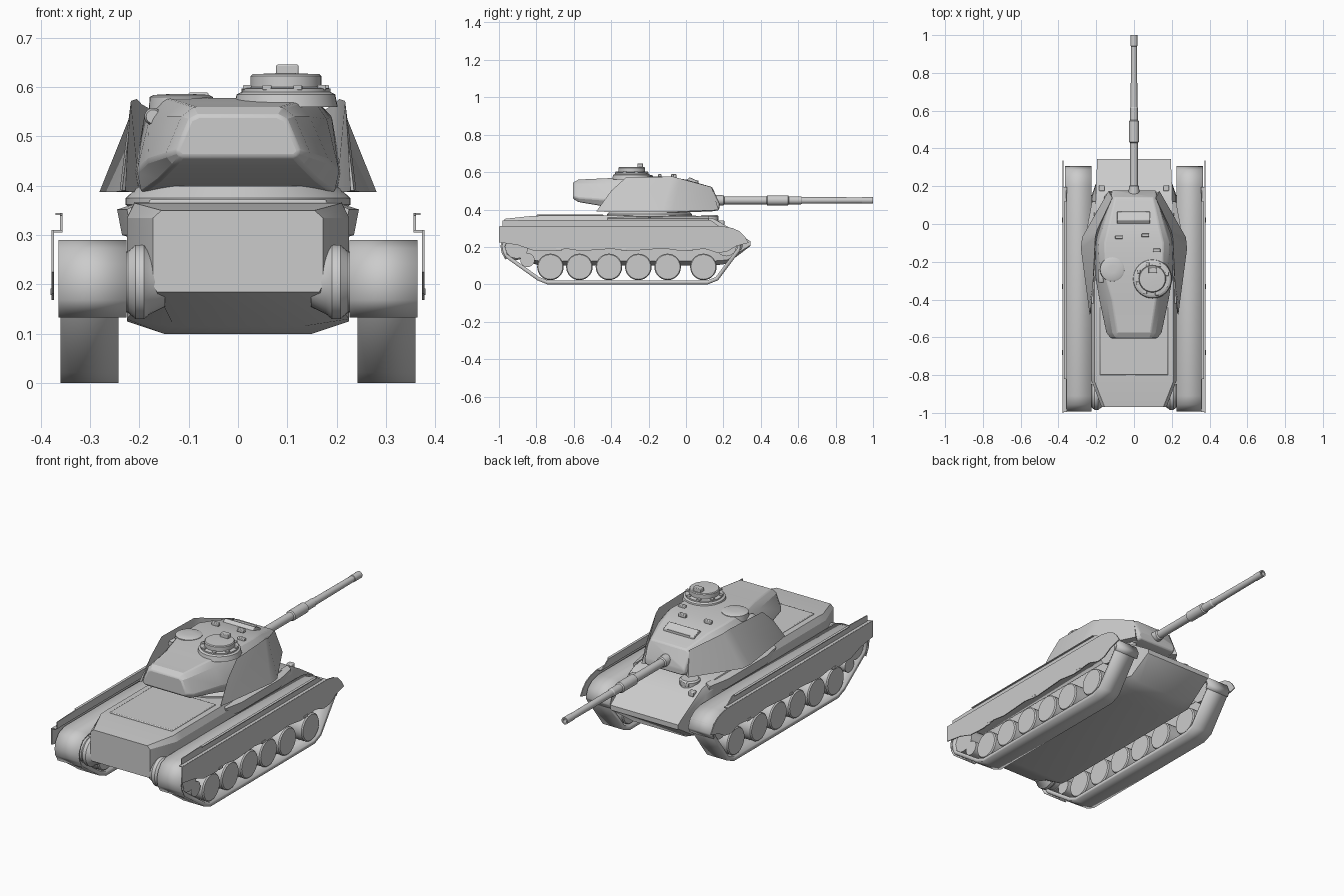
import bpy, bmesh, math
from mathutils import Vector


def make(name, bm, mirror=False, bevel=0, solid=0):
    bmesh.ops.recalc_face_normals(bm, faces=bm.faces)
    me = bpy.data.meshes.new(name)
    bm.to_mesh(me)
    bm.free()
    ob = bpy.data.objects.new(name, me)
    bpy.context.collection.objects.link(ob)
    if solid:
        m = ob.modifiers.new("solid", 'SOLIDIFY')
        m.thickness, m.offset, m.use_even_offset = solid, 0, True
    if bevel:
        m = ob.modifiers.new("bevel", 'BEVEL')
        m.width, m.segments, m.limit_method = bevel, 2, 'ANGLE'
    if mirror:
        ob.modifiers.new("mirror", 'MIRROR')
    return ob


def loft(name, rings, closed=True, caps=True, **kw):
    bm = bmesh.new()
    vs = [[bm.verts.new(p) for p in r] for r in rings]
    n = len(rings[0])
    for a, b in zip(vs, vs[1:]):
        for i in range(n if closed else n - 1):
            j = (i + 1) % n
            bm.faces.new((a[i], a[j], b[j], b[i]))
    if caps:
        bm.faces.new(vs[0])
        bm.faces.new(vs[-1])
    return make(name, bm, **kw)


def lathe(name, prof, org, axis='Z', n=32, **kw):
    """prof: (radius, distance along the axis)"""
    rings = []
    for r, h in prof:
        ring = []
        for i in range(n):
            t = 2 * math.pi * i / n
            c, s = r * math.cos(t), r * math.sin(t)
            ring.append(Vector(org) + Vector({'X': (h, c, s), 'Y': (c, h, s), 'Z': (c, s, h)}[axis]))
        rings.append(ring)
    return loft(name, rings, **kw)


def side(name, prof, x0, x1, **kw):
    """y,z outline extruded across x"""
    return loft(name, [[(x, y, z) for y, z in prof] for x in (x0, x1)], **kw)


def box(name, c, s, **kw):
    x, y, z = c
    a, b, d = (v / 2 for v in s)
    return side(name, [(y - b, z - d), (y + b, z - d), (y + b, z + d), (y - b, z + d)], x - a, x + a, **kw)


def sym(y, half):
    """symmetric section from right-hand (x,z) points, bottom to top"""
    return [(x, y, z) for x, z in half] + [(-x, y, z) for x, z in reversed(half)]


# Hull with sloped nose and tapered rear
loft("hull", [
    sym(-.97, [(.165, .185), (.172, .2), (.172, .335), (.155, .35)]),
    sym(-.83, [(.13, .115), (.225, .13), (.225, .335), (.21, .365)]),
    sym(-.78, [(.15, .10), (.225, .125), (.225, .335), (.21, .367)]),
    sym(.05, [(.15, .10), (.225, .125), (.225, .335), (.21, .367)]),
    sym(.15, [(.15, .10), (.225, .125), (.22, .32), (.2, .35)]),
    sym(.22, [(.15, .11), (.2, .13), (.2, .28), (.2, .31)]),
    sym(.345, [(.19, .205), (.195, .21), (.195, .22), (.195, .23)])])
# Bulges on the hull sides below the turret
loft("hull_shoulder", [[(x, y, z) for x, z in ((.2, .29), (w - .01, .30), (w, .352), (.2, .366))]
                       for y, w in ((-.42, .225), (-.32, .245), (.0, .245), (.12, .222))], mirror=True)

# Track bands
track = [(-.74, .01), (.115, .01), (.165, .03), (.285, .19), (.28, .245), (.23, .272), (-.90, .272),
         (-.955, .25), (-.978, .205), (-.965, .155), (-.79, .03)]
side("track", track, .242, .36, caps=False, solid=.02, mirror=True)

# Mudguards wrapping over the tracks
guard = [(-.962, .135), (-.982, .17), (-.988, .205), (-.978, .24), (-.955, .27), (-.91, .286), (.2, .286),
         (.25, .275), (.285, .25), (.302, .21), (.29, .185)]
side("mudguard", guard, .226, .364, closed=False, caps=False, solid=.008, mirror=True)

# Road wheels, small rollers, sprockets and idlers
for i, y in enumerate((-.725, -.57, -.412, -.255, -.098, .093)):
    lathe(f"road_wheel_{i}", [(.066, 0), (.071, .006), (.071, .1), (.066, .106)], (.25, y, .093), 'X', 28, mirror=True)
lathe("tension_roller", [(.038, 0), (.038, .1)], (.25, -.848, .13), 'X', 24, mirror=True)
lathe("sprocket", [(.062, 0), (.062, .1)], (.25, -.905, .2), 'X', 24, mirror=True)
lathe("idler", [(.055, 0), (.055, .1)], (.25, .215, .205), 'X', 24, mirror=True)
lathe("final_drive", [(.05, -.03), (.065, 0), (.075, .012), (.075, .03), (.062, .045), (.062, .1)],
      (.178, -.91, .205), 'X', 28, mirror=True)

# Side skirts with uneven lower edge and upper rail
skirt = [(-1, .31), (-1, .225), (-.9, .21), (-.82, .182), (-.72, .177), (-.64, .19), (-.56, .178), (-.4, .19),
         (-.3, .178), (-.12, .192), (-.02, .178), (.1, .19), (.17, .168), (.22, .175), (.27, .205), (.335, .222),
         (.315, .255), (.286, .284), (.25, .3), (.2, .31)]
side("side_skirt", skirt, .373, .378, mirror=True)
box("skirt_ledge", (.366, -.4, .308), (.02, 1.19, .005), mirror=True)
side("skirt_rail", [(-.98, .308), (.18, .308), (.13, .345), (-.82, .345), (-.98, .34)], .356, .361, mirror=True)
box("rail_cap", (.363, -.35, .343), (.013, .94, .004), mirror=True)
for i, y in enumerate((-.68, -.33, .02)):
    box(f"skirt_hinge_{i}", (.377, y, .185), (.006, .03, .014), mirror=True, bevel=.002)

# Turret
lathe("turret_ring", [(.215, .35), (.228, .362), (.228, .375), (.2, .40)], (0, -.195, 0), 'Z', 48)
loft("turret", [
    sym(.178, [(.10, .40), (.115, .41), (.115, .425), (.105, .435)]),
    sym(.14, [(.12, .39), (.13, .42), (.12, .50), (.10, .52)]),
    sym(.0, [(.18, .385), (.20, .42), (.16, .54), (.13, .56)]),
    sym(-.10, [(.20, .385), (.21, .425), (.19, .54), (.155, .577)]),
    sym(-.28, [(.195, .385), (.205, .43), (.18, .535), (.15, .578)]),
    sym(-.40, [(.16, .41), (.185, .45), (.145, .54), (.115, .568)]),
    sym(-.575, [(.13, .44), (.148, .462), (.115, .54), (.09, .56)]),
    sym(-.605, [(.115, .458), (.125, .47), (.097, .535), (.08, .543)])], bevel=.006)
# Wedge-shaped side armour
loft("cheek_armour", [
    [(.235, -.48, .39), (.222, -.40, .50), (.228, -.47, .39)],
    [(.24, -.44, .388), (.217, -.32, .572), (.225, -.40, .388)],
    [(.281, -.13, .387), (.205, -.07, .576), (.2, -.13, .387)],
    [(.275, -.07, .387), (.195, -.03, .565), (.19, -.07, .387)],
    [(.135, .175, .397), (.115, .137, .52), (.1, .15, .392)]], mirror=True)

# Commander cupola
lathe("cupola", [(.105, .56), (.1, .585), (.09, .59), (.09, .597), (.072, .6), (.072, .622), (.068, .626), (.02, .628)],
      (.097, -.29, 0), 'Z', 40)
for i in range(8):
    t = math.tau * i / 8 + .3
    box(f"vision_block_{i}", (.097 + .082 * math.cos(t), -.29 + .082 * math.sin(t), .599), (.018, .018, .01), bevel=.002)
box("cupola_sight", (.1, -.245, .633), (.045, .03, .025), bevel=.003)
# Loader hatch and roof fittings
lathe("loader_hatch", [(.066, .55), (.064, .58), (.056, .584), (.02, .586)], (-.115, -.24, 0), 'Z', 32)
lathe("side_launcher", [(.014, 0), (.018, .01), (.018, .06), (.014, .07)], (-.172, -.31, .54), 'Y', 16)
loft("sight_housing", [[(x, y, z) for y, z in ((.065, .53), (.065, .552), (.02, .572), (-.01, .55))]
                       for x in (-.09, .085)], bevel=.003)
box("sight_window", (-.002, .062, .549), (.13, .012, .012))
for i, (x, y) in enumerate(((.12, -.14), (.06, -.06), (-.08, -.07))):
    box(f"roof_periscope_{i}", (x, y, .58), (.04, .018, .018), bevel=.003)

# Main gun with sleeve, fume extractor and muzzle
lathe("gun", [(.03, .13), (.027, .2), (.021, .205), (.021, .43), (.027, .435), (.027, .545), (.021, .55),
              (.021, .615), (.018, .62), (.016, .94), (.018, .942), (.018, 1.0), (.011, 1.0), (.011, .97)],
      (0, 0, .449), 'Y', 24)

# Driver hatch, headlamps and rear deck grille
lathe("driver_hatch", [(.05, .33), (.05, .363), (.042, .37)], (-.11, .125, 0), 'Z', 28)
box("driver_periscope", (-.11, .165, .355), (.05, .02, .02), bevel=.003)
box("headlamp", (.17, .19, .33), (.03, .03, .025), mirror=True, bevel=.004)
box("engine_deck", (0, -.62, .366), (.36, .36, .012), bevel=.004)

# Smooth rounded surfaces while keeping hard edges
bpy.ops.object.select_all(action='SELECT')
bpy.context.view_layer.objects.active = bpy.data.objects["hull"]
bpy.ops.object.shade_smooth_by_angle(angle=math.radians(25))
